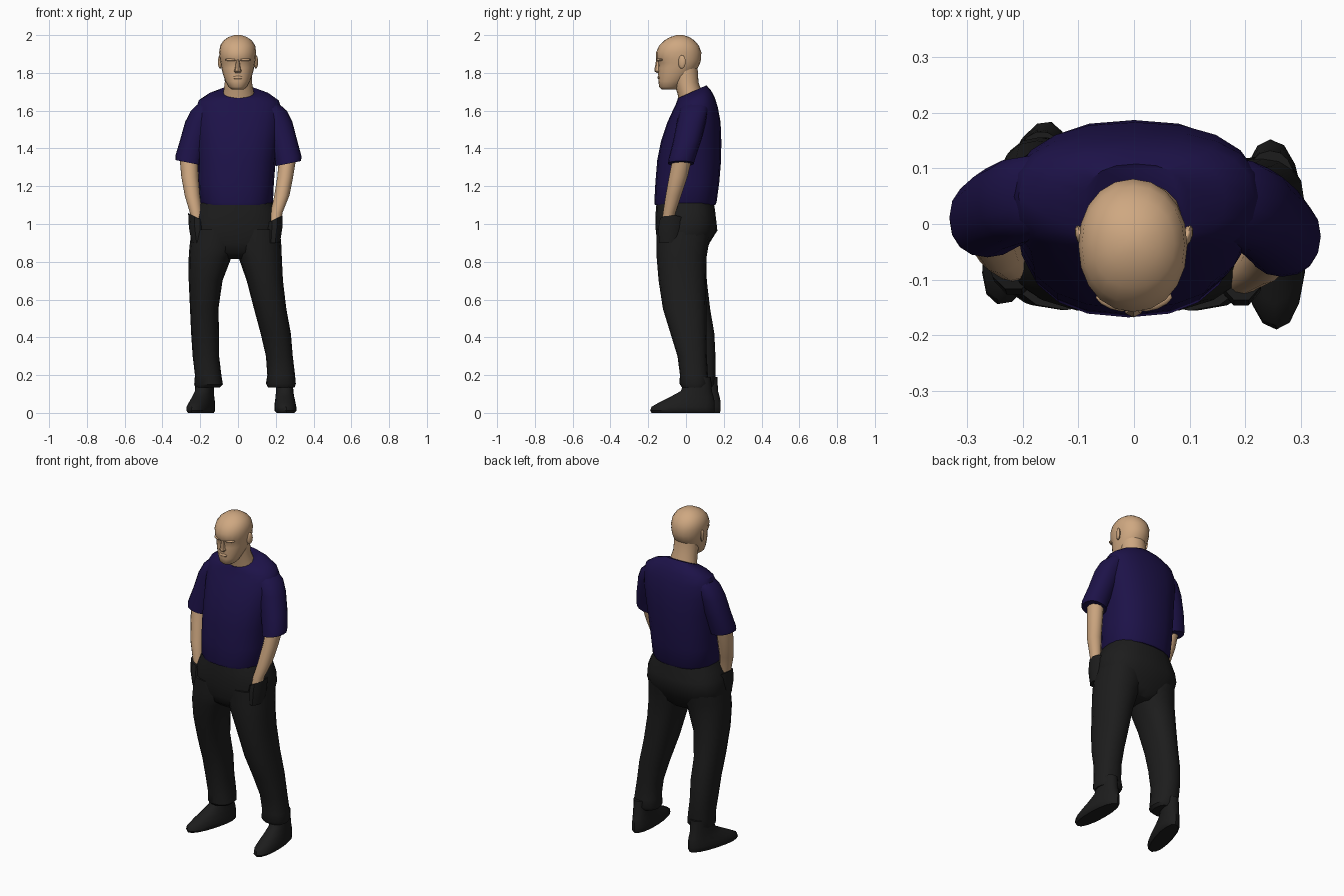
import bpy, bmesh, math
from mathutils import Vector, Matrix


def material(name, rgb):
    m = bpy.data.materials.new(name)
    m.diffuse_color = (*rgb, 1)
    return m


SKIN = material("skin", (0.62, 0.39, 0.22))
NAVY = material("navy cloth", (0.012, 0.006, 0.065))
BLACK = material("black cloth", (0.012, 0.012, 0.012))


def finish(name, bm, mat, angle=40):
    bmesh.ops.recalc_face_normals(bm, faces=bm.faces)
    me = bpy.data.meshes.new(name)
    bm.to_mesh(me)
    bm.free()
    ob = bpy.data.objects.new(name, me)
    bpy.context.collection.objects.link(ob)
    me.materials.append(mat)
    bpy.ops.object.select_all(action='DESELECT')
    ob.select_set(True)
    bpy.context.view_layer.objects.active = ob
    bpy.ops.object.shade_smooth_by_angle(angle=math.radians(angle))
    return ob


def loft(name, mat, rings, sides=16, power=2.0, xf=None, angle=40):
    """Skin stacked rings (z, x0, x1, y0, y1, optional slope in y, optional slope in x)."""
    bm = bmesh.new()
    loops = []
    for z, x0, x1, y0, y1, *slope in rings:
        sy, sx = (list(slope) + [0, 0])[:2]
        loop = []
        for i in range(sides):
            a = 2 * math.pi * i / sides
            c, s = math.cos(a), math.sin(a)
            dx = (x1 - x0) / 2 * math.copysign(abs(c) ** (2 / power), c)
            dy = (y1 - y0) / 2 * math.copysign(abs(s) ** (2 / power), s)
            loop.append(bm.verts.new(((x0 + x1) / 2 + dx, (y0 + y1) / 2 + dy,
                                      z + sy * dy + sx * dx)))
        loops.append(loop)
    for a, b in zip(loops, loops[1:]):
        for i in range(sides):
            j = (i + 1) % sides
            bm.faces.new((a[i], a[j], b[j], b[i]))
    bm.faces.new(loops[0][::-1])
    bm.faces.new(loops[-1])
    if xf:
        bmesh.ops.transform(bm, matrix=xf, verts=bm.verts)
    return finish(name, bm, mat, angle)


def blob(name, mat, loc, scale, rot=0):
    bm = bmesh.new()
    bmesh.ops.create_uvsphere(bm, u_segments=10, v_segments=8, radius=1)
    m = Matrix.Translation(loc) @ Matrix.Rotation(rot, 4, 'Z') @ Matrix.Diagonal((*scale, 1))
    bmesh.ops.transform(bm, matrix=m, verts=bm.verts)
    return finish(name, bm, mat)


# Head with jaw and brow, slightly bowed
loft("head", SKIN, [
    (1.712, -.032, .030, -.128, -.05), (1.725, -.050, .047, -.142, -.03),
    (1.755, -.066, .063, -.146, .00), (1.79, -.079, .076, -.147, .035),
    (1.825, -.088, .085, -.148, .062), (1.853, -.092, .090, -.146, .075),
    (1.872, -.096, .093, -.158, .080), (1.91, -.100, .096, -.158, .081),
    (1.945, -.094, .091, -.142, .068), (1.972, -.076, .073, -.115, .044),
    (1.990, -.050, .047, -.083, .017), (2.0, -.018, .016, -.05, -.015)],
    sides=20, power=2.1, angle=60)
# Nose, brow, lips and ears
loft("nose", SKIN, [(1.800, -.016, .014, -.155, -.13), (1.810, -.021, .019, -.168, -.12),
                    (1.825, -.016, .014, -.166, -.12), (1.87, -.010, .008, -.158, -.12)],
     sides=8)
blob("lips", SKIN, (-.001, -.142, 1.775), (.028, .009, .009))
for s in (-1, 1):
    blob("brow", SKIN, (s * .037, -.140, 1.870), (.034, .014, .008), -s * -.35)
    blob("ear", SKIN, (s * .095, -.022, 1.858), (.010, .021, .036), -s * .35)

# Neck
loft("neck", SKIN, [(1.63, -.085, .09, -.035, .10), (1.69, -.078, .085, -.045, .088),
                    (1.75, -.070, .074, -.065, .066), (1.85, -.072, .072, -.09, .06)])

# Shirt body: hem, chest, shoulders and a collar that dips in front
loft("shirt_body", NAVY, [
    (1.10, -.195, .175, -.165, .155), (1.115, -.205, .185, -.168, .162),
    (1.22, -.210, .190, -.162, .176), (1.34, -.212, .200, -.152, .186),
    (1.44, -.215, .215, -.132, .187), (1.54, -.222, .228, -.098, .183),
    (1.61, -.222, .230, -.070, .168, .08), (1.655, -.208, .215, -.052, .152, .16),
    (1.685, -.155, .165, -.045, .130, .30), (1.700, -.092, .100, -.043, .108, .45)],
    sides=20, power=2.4)
# Short sleeves
loft("sleeve_left_side", NAVY, [
    (1.325, -.332, -.195, -.060, .078, 0, -.2), (1.345, -.332, -.19, -.058, .082, 0, -.2),
    (1.44, -.308, -.165, -.045, .105), (1.54, -.280, -.13, -.035, .120),
    (1.61, -.250, -.10, -.025, .125, 0, .15), (1.65, -.218, -.08, -.005, .115, 0, .3),
    (1.672, -.18, -.08, .01, .10, 0, .35)], power=2.2)
loft("sleeve_right_side", NAVY, [
    (1.32, .200, .334, -.095, .042, 0, .2), (1.345, .198, .336, -.092, .048, 0, .2),
    (1.44, .170, .314, -.068, .080), (1.54, .135, .288, -.048, .105),
    (1.61, .10, .260, -.032, .118, 0, -.15), (1.65, .08, .226, -.008, .112, 0, -.3),
    (1.672, .08, .185, .01, .10, 0, -.35)], power=2.2)

# Forearms going into the trouser pockets
loft("forearm_left_side", SKIN, [
    (1.00, -.245, -.185, -.105, -.045), (1.06, -.255, -.190, -.102, -.035),
    (1.15, -.282, -.202, -.088, -.010), (1.25, -.300, -.210, -.065, .025),
    (1.36, -.310, -.212, -.045, .050)], sides=12)
loft("forearm_right_side", SKIN, [
    (1.00, .165, .225, -.128, -.068), (1.06, .172, .236, -.122, -.056),
    (1.15, .192, .272, -.108, -.025), (1.25, .208, .292, -.090, .008),
    (1.36, .218, .310, -.068, .035)], sides=12)

# Trouser hips
loft("trouser_hips", BLACK, [
    (.815, -.10, .085, -.09, .07), (.85, -.20, .18, -.135, .105), (.90, -.248, .218, -.152, .125),
    (.965, -.252, .226, -.160, .166), (1.02, -.246, .224, -.162, .160),
    (1.07, -.222, .205, -.160, .154), (1.125, -.195, .175, -.155, .145)],
    sides=20, power=2.5)
# Pocket openings pushed out by the hands
loft("pocket_left_side", BLACK, [
    (.90, -.245, -.17, -.125, -.02), (.98, -.260, -.17, -.130, .0),
    (1.035, -.264, -.17, -.120, .005, 0, -.5)], sides=10)
loft("pocket_right_side", BLACK, [
    (.90, .15, .222, -.145, -.03), (.98, .15, .235, -.150, -.015),
    (1.025, .15, .236, -.140, -.01, 0, .5)], sides=10)

# Trouser legs
loft("trouser_leg_left_side", BLACK, [
    (.135, -.225, -.095, .005, .140), (.15, -.232, -.080, -.010, .150),
    (.20, -.228, -.088, -.012, .156), (.30, -.240, -.100, -.022, .156),
    (.42, -.248, -.100, -.045, .150), (.55, -.254, -.104, -.085, .128),
    (.70, -.261, -.082, -.125, .110), (.82, -.261, -.036, -.150, .108),
    (.88, -.257, .00, -.155, .118), (.97, -.245, .00, -.155, .135)], power=2.3)
loft("trouser_leg_right_side", BLACK, [
    (.135, .158, .300, -.022, .110), (.155, .148, .306, -.035, .122),
    (.20, .155, .302, -.032, .116), (.30, .148, .290, -.045, .110),
    (.42, .120, .280, -.082, .108), (.55, .085, .256, -.122, .108),
    (.70, .046, .238, -.145, .105), (.82, .004, .232, -.155, .108),
    (.88, -.02, .230, -.156, .118), (.97, -.02, .222, -.156, .135)], power=2.3)

# Shoes: one shape with the heel at the origin and the toe along -y
shoe = [(0, -.046, .050, -.335, -.005), (.012, -.056, .060, -.342, 0),
        (.032, -.057, .060, -.335, 0), (.055, -.054, .056, -.295, .0),
        (.085, -.049, .050, -.235, -.006), (.115, -.046, .046, -.180, -.015),
        (.19, -.044, .044, -.150, -.02)]
for side, heel, turn in (("left", (-.150, .184), -.29), ("right", (.244, .152), .03)):
    xf = Matrix.Translation((*heel, 0)) @ Matrix.Rotation(turn, 4, 'Z')
    loft("shoe_" + side + "_side", BLACK, shoe, power=2.2, xf=xf)
